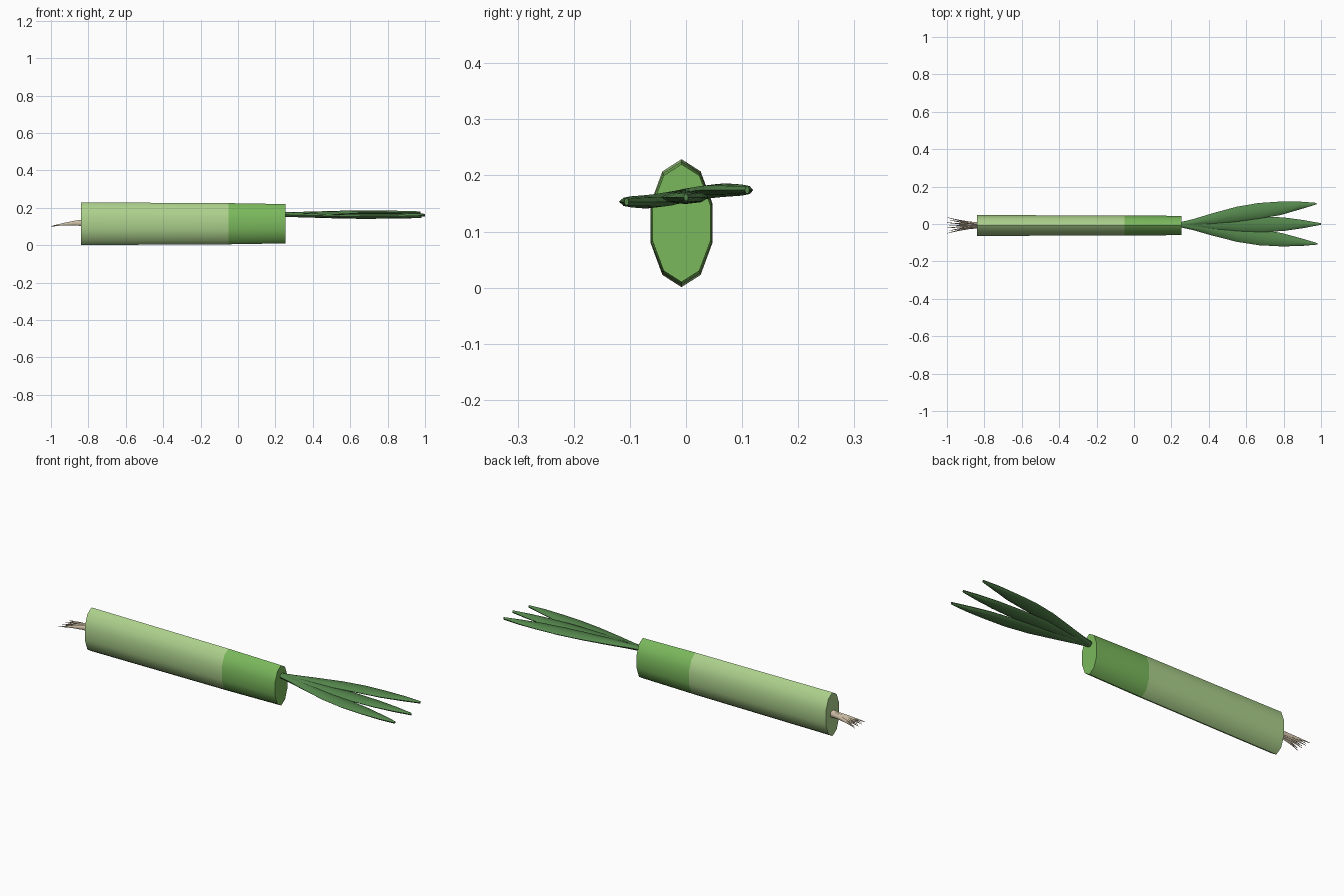
import bpy, bmesh, math

if "Cube" in bpy.data.objects:
    bpy.data.objects.remove(bpy.data.objects["Cube"])


def material(name, rgb):
    lin = [((c / 255 + 0.055) / 1.055) ** 2.4 for c in rgb]
    m = bpy.data.materials.new(name)
    m.diffuse_color = (*lin, 1)
    m.use_nodes = True
    m.node_tree.nodes["Principled BSDF"].inputs["Base Color"].default_value = m.diffuse_color
    return m


pale = material("pale green", (172, 208, 140))
green = material("mid green", (122, 184, 92))
dark = material("leaf green", (84, 134, 76))
cream = material("root cream", (205, 190, 165))


def loft(name, rings, sides, mats, angle=50):
    """Skin ellipses (x, y, z, half_width, half_height) along the x axis."""
    bm = bmesh.new()
    loops = []
    for x, y, z, w, h in rings:
        loops.append([bm.verts.new((x, y + w * math.sin(2 * math.pi * i / sides),
                                    z + h * math.cos(2 * math.pi * i / sides)))
                      for i in range(sides)])
    for a, b in zip(loops, loops[1:]):
        for i in range(sides):
            j = (i + 1) % sides
            bm.faces.new((a[i], a[j], b[j], b[i]))
    bm.faces.new(loops[0])
    bm.faces.new(loops[-1])
    bmesh.ops.recalc_face_normals(bm, faces=bm.faces)
    # second colour goes on the leaf end of the stalk
    if len(mats) > 1:
        for f in bm.faces:
            f.material_index = int(f.calc_center_median().x > -0.05)
    me = bpy.data.meshes.new(name)
    bm.to_mesh(me)
    bm.free()
    for m in mats:
        me.materials.append(m)
    ob = bpy.data.objects.new(name, me)
    bpy.context.collection.objects.link(ob)
    bpy.ops.object.select_all(action='DESELECT')
    ob.select_set(True)
    bpy.context.view_layer.objects.active = ob
    bpy.ops.object.shade_smooth_by_angle(angle=math.radians(angle))
    return ob


# Stalk: slightly tapered ten-sided oval tube
loft("stalk", [(-0.84, -0.008, 0.115, 0.058, 0.114),
               (-0.05, -0.008, 0.115, 0.057, 0.110),
               (0.255, -0.008, 0.115, 0.054, 0.105)], 10, [pale, green])

# Leaves: flat blades fanning out from one point (t, sideways, half width, half thickness)
blade = [(0.0, 0.0, 0.012, 0.012), (0.1, 0.10, 0.018, 0.012),
         (0.25, 0.28, 0.031, 0.012), (0.42, 0.50, 0.040, 0.012),
         (0.58, 0.66, 0.042, 0.012), (0.74, 0.78, 0.036, 0.011),
         (0.88, 0.91, 0.021, 0.010), (1.0, 1.0, 0.004, 0.007)]
for name, side, tip_x, tip_z in (("left_leaf", 0.109, 0.975, 0.174),
                                 ("middle_leaf", 0.0, 1.0, 0.161),
                                 ("right_leaf", -0.106, 0.98, 0.153)):
    loft(name, [(0.24 + (tip_x - 0.24) * t, side * s - 0.004 * (1 - t),
                 0.164 + (tip_z - 0.164) * min(1, 2 * t), w, h)
                for t, s, w, h in blade], 8, [dark])

# Roots: a clump of thin strands that fan out and droop
for k in range(7):
    u = k / 3 - 1
    rings = []
    for t in (0, 0.3, 0.6, 0.85, 1):
        rings.append((-0.83 - (0.17 - 0.012 * (k % 2)) * t,
                      -0.007 + u * (0.009 + 0.034 * t ** 1.4),
                      0.118 + 0.004 * (k % 2) * (1 - t) - 0.017 * t ** 2.2,
                      0.007 * (1 - t) + 0.001, 0.014 * (1 - t) + 0.001))
    loft(f"root_strand_{k + 1}", rings, 6, [cream])
